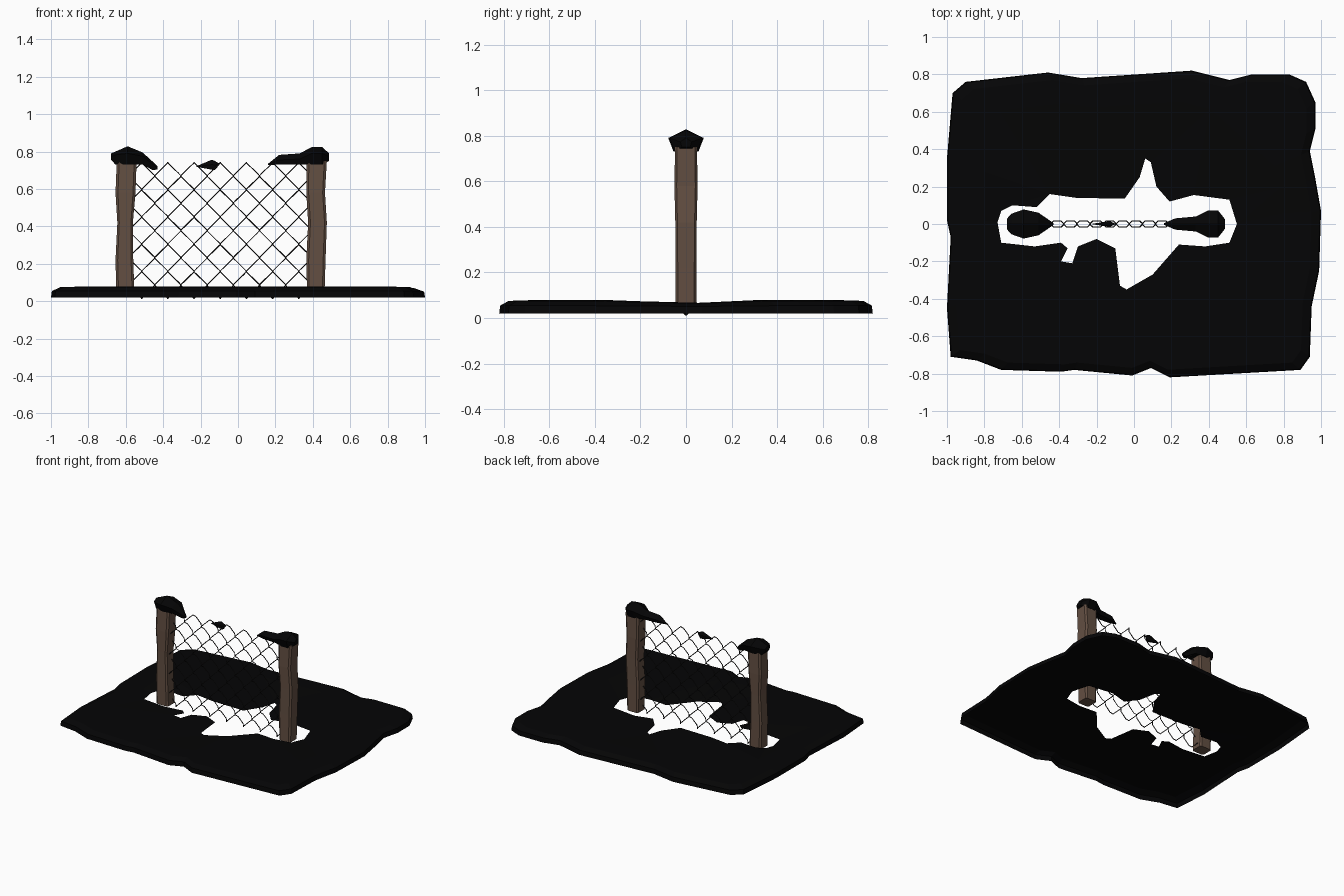
import bpy, bmesh, random

if "Cube" in bpy.data.objects:
    bpy.data.objects.remove(bpy.data.objects["Cube"])

random.seed(4)


def material(name, rgb):
    m = bpy.data.materials.new(name)
    m.diffuse_color = (*rgb, 1)
    m.use_nodes = True
    m.node_tree.nodes["Principled BSDF"].inputs["Base Color"].default_value = m.diffuse_color
    return m


DARK = material("dark_cover", (0.0014, 0.0014, 0.0017))
WOOD = material("weathered_wood", (0.125, 0.078, 0.055))
METAL = material("wire_metal", (0.015, 0.014, 0.014))


def finish(bm, name, mat):
    bmesh.ops.recalc_face_normals(bm, faces=bm.faces)
    me = bpy.data.meshes.new(name)
    bm.to_mesh(me)
    bm.free()
    me.materials.append(mat)
    ob = bpy.data.objects.new(name, me)
    bpy.context.collection.objects.link(ob)
    return ob


def ring(bm, pts):
    return [bm.verts.new(p) for p in pts]


def bridge(bm, a, b):
    n = len(a)
    for i in range(n):
        j = (i + 1) % n
        bm.faces.new((a[i], a[j], b[j], b[i]))


def fill_between(bm, a, b):
    edges = []
    for loop in (a, b):
        for i, v in enumerate(loop):
            w = loop[(i + 1) % len(loop)]
            edges.append(bm.edges.get((v, w)) or bm.edges.new((v, w)))
    bmesh.ops.triangle_fill(bm, use_beauty=True, edges=edges)


def loft(name, rings, mat):
    bm = bmesh.new()
    loops = [ring(bm, r) for r in rings]
    for a, b in zip(loops, loops[1:]):
        bridge(bm, a, b)
    bm.faces.new(loops[0])
    bm.faces.new(loops[-1])
    return finish(bm, name, mat)


# Ground sheet: ragged open shell with a skirt and a ragged opening around the fence
OUTER = [(-.97, .70), (-.90, .76), (-.46, .81), (-.28, .78), (.31, .82), (.51, .77),
         (.63, .80), (.83, .80), (.92, .76), (.97, .65), (.97, .51), (.94, .39),
         (.97, .24), (1, .07), (.99, -.25), (.95, -.44), (.94, -.71), (.89, -.78),
         (.19, -.82), (.09, -.77), (-.01, -.81), (-.32, -.78), (-.39, -.79),
         (-.71, -.78), (-.84, -.73), (-.98, -.71), (-1, -.45), (-.98, -.07),
         (-1, .02), (-1, .35)]
HOLE = [(-.73, .01), (-.71, .07), (-.65, .10), (-.52, .09), (-.45, .16), (-.31, .14),
        (-.05, .135), (.03, .25), (.06, .35), (.09, .33), (.12, .20), (.19, .12),
        (.32, .155), (.51, .13), (.55, 0), (.51, -.10), (.38, -.12), (.24, -.11),
        (.10, -.27), (-.04, -.35), (-.075, -.33), (-.10, -.13), (-.20, -.08),
        (-.30, -.12), (-.33, -.21), (-.39, -.20), (-.355, -.13), (-.39, -.10),
        (-.53, -.12), (-.71, -.10)]


def layer(pts, scale, z, rise=0.0):
    # the sheet sags along the fence line and rises away from it
    return [(x * scale, y * scale, z + rise * min(1, abs(y) / .4)) for x, y in pts]


bm = bmesh.new()
outer = [ring(bm, layer(OUTER, s, z, r)) for s, z, r in
         ((1, .02, 0), (.995, .05, .004), (.95, .062, .013), (.80, .064, .015))]
for a, b in zip(outer, outer[1:]):
    bridge(bm, a, b)
fill_between(bm, outer[-1], ring(bm, layer(HOLE, 1, .055, .008)))
finish(bm, "ground_sheet", DARK)


# Posts: slightly wobbly chamfered timber
def post(name, stations):
    rings = []
    for x0, x1, hy, z in stations:
        cx, hx = (x0 + x1) / 2, (x1 - x0) / 2
        shape = [(1, .8), (.75, 1), (-.75, 1), (-1, .8), (-1, -.8), (-.75, -1), (.75, -1), (1, -.8)]
        rings.append([(cx + hx * u, hy * v, z) for u, v in shape])
    loft(name, rings, WOOD)


post("left_post", [(-.65, -.553, .045, .02), (-.655, -.56, .045, .22), (-.645, -.562, .047, .42),
                   (-.655, -.548, .051, .58), (-.648, -.542, .048, .75)])
post("right_post", [(.37, .462, .045, .02), (.365, .468, .045, .22), (.375, .475, .047, .42),
                    (.365, .465, .051, .58), (.365, .475, .048, .75)])


# Caps and lump: pentagonal sections lofted along x (x, low z, shoulder z, peak z, half width)
def cap(name, stations):
    rings = [[(x, -.7 * w, lo), (x, -w, mid), (x, 0, hi), (x, w, mid), (x, .7 * w, lo)]
             for x, lo, mid, hi, w in stations]
    loft(name, rings, DARK)


cap("left_post_cap", [(-.678, .755, .773, .79, .03), (-.655, .73, .782, .80, .055),
                      (-.59, .73, .79, .828, .078), (-.51, .73, .775, .795, .06),
                      (-.455, .70, .73, .745, .022), (-.43, .705, .712, .72, .004)])
cap("right_post_cap", [(.16, .728, .731, .734, .004), (.22, .73, .755, .782, .03),
                       (.33, .73, .76, .79, .04), (.395, .73, .79, .824, .072),
                       (.45, .73, .79, .824, .072), (.487, .75, .773, .79, .025)])
cap("wire_lump", [(-.222, .718, .72, .722, .002), (-.14, .703, .73, .756, .013),
                  (-.125, .70, .728, .75, .013), (-.10, .728, .732, .736, .002)])

# Chain-link mesh: interlocking zigzag wires, front stroke one way, back stroke the other
STEP, TOP, LOW, STROKES = .07, .742, .013, 10
curve = bpy.data.curves.new("chain_link_mesh", 'CURVE')
curve.dimensions = '3D'
curve.bevel_depth = .0032
curve.bevel_resolution = 0
curve.use_fill_caps = True
dz = (TOP - LOW) / STROKES
for j in range(-1, 13):
    x0 = -.515 + STEP * j - .002
    width = STEP + .004
    pts = []
    for k in range(STROKES):
        rightward = (k + j) % 2 == 0
        for t, y in ((0, 0), (.22, 1), (.78, 1)):
            u = t if rightward else 1 - t
            pts.append((x0 + width * u, (.016 if rightward else -.016) * y, TOP - dz * (k + t)))
    end = 1 if (STROKES - 1 + j) % 2 == 0 else 0
    pts.append((x0 + width * end, 0, LOW))
    sp = curve.splines.new('POLY')
    sp.points.add(len(pts) - 1)
    for p, co in zip(sp.points, pts):
        p.co = (*co, 1)
curve.materials.append(METAL)
fence = bpy.data.objects.new("chain_link_mesh", curve)
bpy.context.collection.objects.link(fence)
bpy.context.view_layer.objects.active = fence
fence.select_set(True)
bpy.ops.object.convert(target='MESH')
